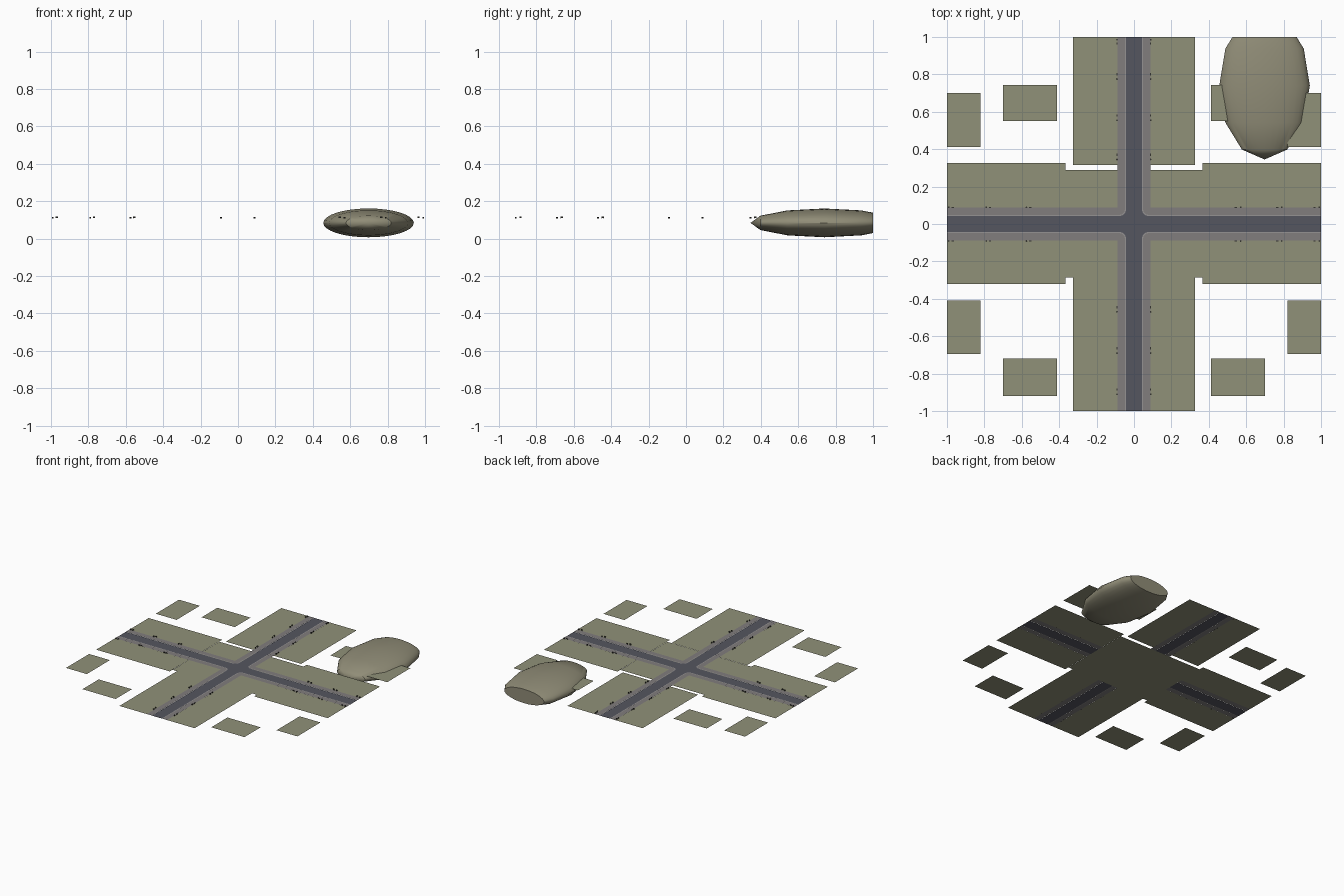
import bpy, bmesh, math
from mathutils import Vector

if "Cube" in bpy.data.objects:
    bpy.data.objects.remove(bpy.data.objects["Cube"])


def material(name, rgb):
    m = bpy.data.materials.new(name)
    m.diffuse_color = (*rgb, 1)
    m.use_nodes = True
    m.node_tree.nodes["Principled BSDF"].inputs["Base Color"].default_value = m.diffuse_color
    return m


GRASS = material("grass", (0.28, 0.285, 0.19))
HILL = material("hill_earth", (0.28, 0.265, 0.185))
ROAD = material("asphalt", (0.09, 0.092, 0.115))
WALK = material("paving", (0.22, 0.205, 0.205))
CURB = material("curb_stone", (0.30, 0.29, 0.29))
DARK = material("dark_metal", (0.035, 0.035, 0.03))

Z = 0.108           # ground level
RW, SW = 0.043, 0.087   # half width of the road, outer edge of the pavement


def finish(name, bm, mat):
    me = bpy.data.meshes.new(name)
    bm.to_mesh(me)
    bm.free()
    me.materials.append(mat)
    ob = bpy.data.objects.new(name, me)
    bpy.context.collection.objects.link(ob)
    return ob


def sheet(name, polys, z, mat):
    """Flat upward-facing polygons."""
    bm = bmesh.new()
    for pts in polys:
        f = bm.faces.new([bm.verts.new((x, y, z)) for x, y in pts])
        f.normal_update()
        if f.normal.z < 0:
            f.normal_flip()
    bmesh.ops.triangulate(bm, faces=[f for f in bm.faces if len(f.verts) > 4])
    return finish(name, bm, mat)


def rect(x0, x1, y0, y1):
    return [(x0, y0), (x1, y0), (x1, y1), (x0, y1)]


def quadrants(pts):
    return [[(sx * x, sy * y) for x, y in pts] for sx in (1, -1) for sy in (1, -1)]


# centre lawn slab and the lawns beside each arm
sheet("centre_lawn", [rect(-0.365, 0.365, -0.287, 0.289)], Z - 0.001, GRASS)
arms = []
for s in (1, -1):
    a, b = sorted((s * 0.365, s))
    arms += [rect(a, b, SW, 0.325), rect(a, b, -0.322, -SW)]
    a, b = sorted((s * SW, s * 0.325))
    arms += [rect(a, b, 0.315, 1), rect(a, b, -1, -0.287)]
sheet("arm_lawns", arms, Z, GRASS)

# detached plots
lots = []
for s in (1, -1):
    for x0, x1, y0, y1 in ((0.82, 1, 0.413, 0.70), (0.413, 0.70, 0.55, 0.744),
                           (0.82, 1, -0.695, -0.41), (0.413, 0.70, -0.92, -0.72)):
        a, b = sorted((s * x0, s * x1))
        lots.append(rect(a, b, y0, y1))
sheet("plots", lots, Z, GRASS)

# crossing roads, wide enough to fill the rounded corners
C = RW + 0.04
sheet("road", [rect(-RW, RW, C, 1), rect(-RW, RW, -1, -C),
               rect(C, 1, -RW, RW), rect(-1, -C, -RW, RW),
               rect(-C, C, -C, C)], Z - 0.0005, ROAD)


# pavements and curbs with rounded inner corners
def corner(off, r, n=6):
    pts = [(1, off)]
    for i in range(n + 1):
        a = math.radians(270 - 90 * i / n)
        pts.append((off + r + r * math.cos(a), off + r + r * math.sin(a)))
    return pts + [(off, 1)]


outer, inner = corner(RW, 0.035), corner(RW + 0.006, 0.029)
sheet("curbs", quadrants(outer + inner[::-1]), Z + 0.0005, CURB)
sheet("pavements", quadrants(inner + [(SW, 1), (SW, SW), (1, SW)]), Z + 0.0003, WALK)


# street furniture: a bin and a bench at each stop
def box(bm, c, size):
    vs = bmesh.ops.create_cube(bm, size=1)["verts"]
    bmesh.ops.scale(bm, vec=size, verts=vs)
    bmesh.ops.translate(bm, vec=c, verts=vs)


def cylinder(bm, c, r, h):
    vs = bmesh.ops.create_cone(bm, cap_ends=True, segments=8, radius1=r,
                               radius2=r, depth=h)["verts"]
    bmesh.ops.translate(bm, vec=c, verts=vs)


bins, benches = bmesh.new(), bmesh.new()


def stop(along_y, side, p, step):
    def place(t, o, z):
        return Vector((side + o, t, z)) if along_y else Vector((t, side + o, z))

    def size(l, w, h):
        return Vector((w, l, h)) if along_y else Vector((l, w, h))

    s = 1 if side > 0 else -1
    q = p + step
    cylinder(bins, place(p, 0, Z + 0.004), 0.0048, 0.008)
    box(benches, place(q, 0, Z + 0.004), size(0.013, 0.005, 0.0012))
    box(benches, place(q, s * 0.0025, Z + 0.0075), size(0.013, 0.001, 0.004))
    for e in (-0.005, 0.005):
        box(benches, place(q + e, 0, Z + 0.0018), size(0.001, 0.004, 0.0036))


for side in (-0.091, 0.089):
    for p in (0.345, 0.555, 0.775, 0.985, -0.47, -0.69, -0.91):
        stop(True, side, p, 0.025 if p < 0.9 else -0.02)
    for p in (0.57, 0.79, 0.99):
        stop(False, side, p, -0.025)
    for p in (-0.575, -0.79, -0.99):
        stop(False, side, p, 0.02)
finish("litter_bins", bins, DARK)
finish("benches", benches, DARK)

# flattened boulder-like hill, sliced off at the back edge of the site
bm = bmesh.new()
bmesh.ops.create_uvsphere(bm, u_segments=32, v_segments=6, radius=1)
for v in bm.verts:
    x, y, z = v.co
    v.co = (0.698 + 0.242 * x, 0.74 - 0.395 * z, 0.084 + 0.077 * y)
cut = bmesh.ops.bisect_plane(bm, geom=bm.verts[:] + bm.edges[:] + bm.faces[:],
                             plane_co=(0, 1, 0), plane_no=(0, 1, 0), clear_outer=True)
edges = [e for e in cut["geom_cut"] if isinstance(e, bmesh.types.BMEdge)]
bmesh.ops.contextual_create(bm, geom=edges)
bmesh.ops.recalc_face_normals(bm, faces=bm.faces[:])
hill = finish("hill", bm, HILL)
bpy.context.view_layer.objects.active = hill
hill.select_set(True)
bpy.ops.object.shade_smooth_by_angle(angle=math.radians(30))
